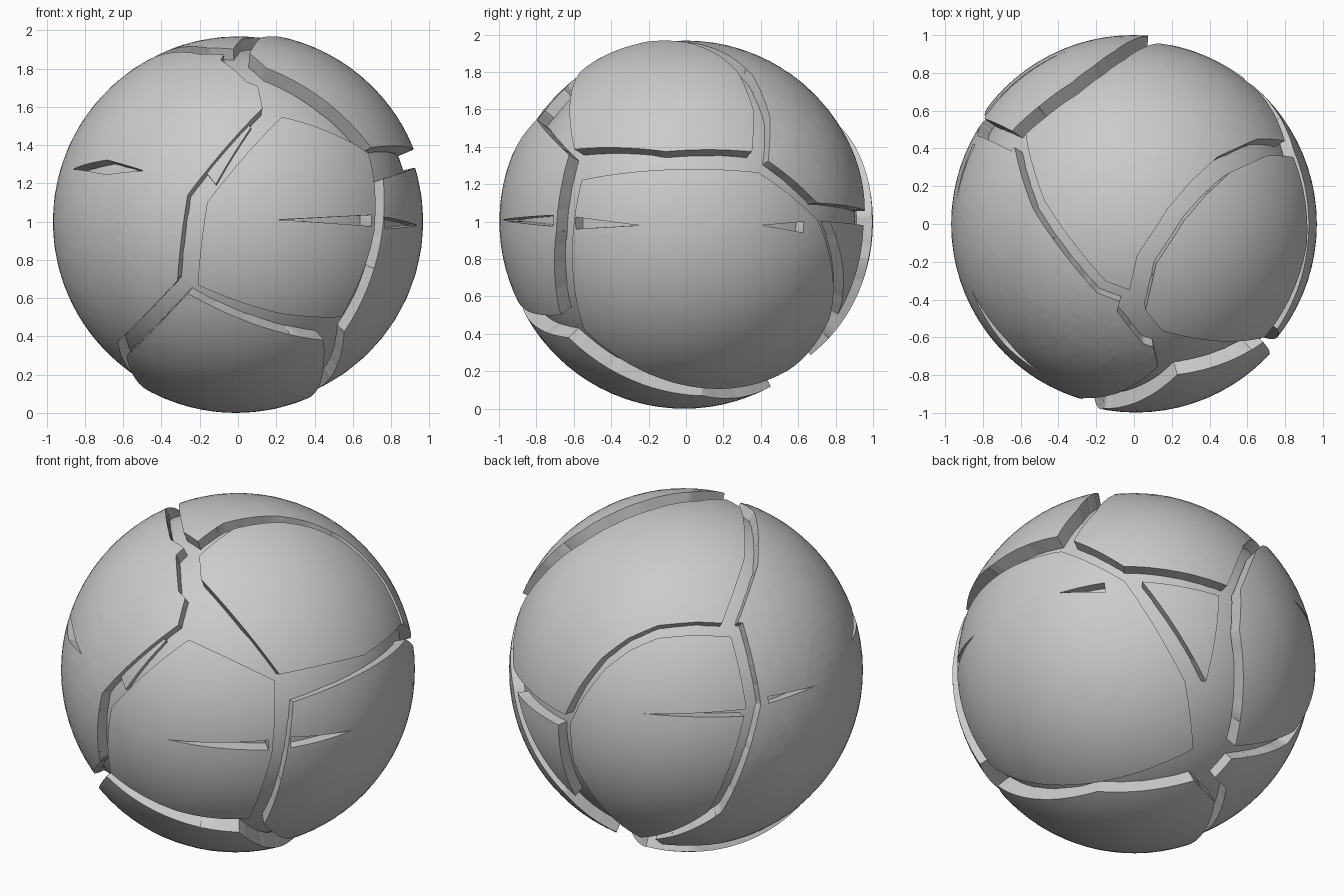
import bpy, bmesh
from mathutils import Vector

if "Cube" in bpy.data.objects:
    bpy.data.objects.remove(bpy.data.objects["Cube"])

R = 0.968          # outer plate radius
THICK = 0.085      # plate thickness
GAP = 0.085        # groove width


def hull_planes(points):
    """Inward great-circle normals of the convex spherical polygon around the points."""
    pts = [Vector(p).normalized() for p in points]
    planes = []
    for a in pts:
        for b in pts:
            n = a.cross(b)
            if n.length < 1e-4:
                continue
            n.normalize()
            if all(n.dot(p) > -1e-5 for p in pts):
                planes.append(n)
    return planes


def carve(bm, points, grow=0.0, keep_inside=True):
    """Cut the sphere skin along a polygon and keep its inside or outside."""
    planes = hull_planes(points)
    for n in planes:
        geom = bm.verts[:] + bm.edges[:] + bm.faces[:]
        bmesh.ops.bisect_plane(bm, geom=geom, plane_co=n * -grow, plane_no=n,
                               dist=1e-5, clear_inner=keep_inside)
    if not keep_inside:
        dead = [f for f in bm.faces
                if all(n.dot(f.calc_center_median()) > -grow for n in planes)]
        bmesh.ops.delete(bm, geom=dead, context='FACES')


def sphere_skin(radius, subdivisions=5):
    bm = bmesh.new()
    bmesh.ops.create_icosphere(bm, subdivisions=subdivisions, radius=radius)
    return bm


def finish(bm, name, shift=(0, 0, 0), solid=True):
    me = bpy.data.meshes.new(name)
    bm.to_mesh(me)
    bm.free()
    ob = bpy.data.objects.new(name, me)
    ob.location = Vector(shift) + Vector((0, 0, 1))
    bpy.context.collection.objects.link(ob)
    bpy.ops.object.select_all(action='DESELECT')
    ob.select_set(True)
    bpy.context.view_layer.objects.active = ob
    if solid:
        mod = ob.modifiers.new("thickness", 'SOLIDIFY')
        mod.thickness = THICK
        mod.offset = -1
        bpy.ops.object.modifier_apply(modifier=mod.name)
    bpy.ops.object.shade_smooth_by_angle(angle=0.6)


# Corner directions of each plate, measured from the ball centre
FRONT = [(.22, -.77, .55), (.68, -.6, .36), (.71, -.64, .2), (.71, -.67, -.05), (.53, -.64, -.5),
         (.2, -.82, -.48), (-.22, -.88, -.33), (-.21, -.92, -.2), (-.17, -.94, .1)]
BOTTOM = [(-.25, -.86, -.34), (.1, -.8, -.52), (.46, -.62, -.59), (.35, .1, -.91),
          (-.04, .47, -.86), (-.27, .37, -.86), (-.43, .05, -.87), (-.58, -.4, -.68)]
UPPER_RIGHT = [(.04, -.45, .87), (.13, -.56, .79), (.69, -.6, .375), (.92, -.1, .365),
               (.84, .37, .36), (.7, .38, .58), (.5, .29, .8), (.37, .17, .9),
               (.25, .03, .95), (.1, -.2, .96)]
RIGHT = [(.75, -.55, .22), (.87, .4, .27), (.65, .7, 0), (.28, .77, -.52),
         (.06, .58, -.78), (.52, -.03, -.82), (.56, -.55, -.58)]
REAR_LEFT = [(-.64, .46, .56), (-.5, .6, .59), (-.33, .72, .57), (-.21, .81, .5), (-.1, .89, .39),
             (0, .95, .22), (.08, .96, .04), (.07, .93, -.2), (-.16, .64, -.72),
             (-.6, .62, -.45), (-.78, .52, .2)]
REAR_WEDGE = [(.58, .76, 0), (.19, .96, -.02), (.17, .82, -.5)]
TOP = [(.06, -.38, .9), (.83, .33, .4), (.66, .7, .1), (.15, .97, .06), (0, 1, .05),
       (-.58, .5, .6), (-.47, .12, .83), (-.15, -.3, .9)]

# Thin cracks cut into some plates
FRONT_CRACK = [(.2, -.95, .01), (.7, -.69, .035), (.7, -.69, -.025)]
RIGHT_CRACK = [(.78, -.6, .025), (.94, -.25, -.02), (.78, -.6, -.04)]
RIGHT_CRACK_REAR = [(.9, .42, -.02), (.75, .64, .0), (.75, .64, -.06)]
REAR_CRACK = [(-.35, .88, .18), (-.79, .53, .19), (-.79, .53, .15)]
LEFT_CRACK = [(-.88, -.35, .28), (-.7, -.62, .33), (-.5, -.8, .27), (-.7, -.65, .25)]
LEFT_CRACK_REAR = [(-.86, .43, .23), (-.95, .11, .2), (-.86, .43, .19)]

# Name, outline, shift away from the core, cracks and neighbours to cut away
PLATES = [
    ("front_plate", FRONT, (.01, -.03, 0), [(FRONT_CRACK, 0)]),
    ("bottom_plate", BOTTOM, (-.01, -.01, -.032), []),
    ("upper_right_plate", UPPER_RIGHT, (.02, -.01, .02), []),
    ("right_plate", RIGHT, (0, 0, 0), [(RIGHT_CRACK, 0), (RIGHT_CRACK_REAR, 0)]),
    ("rear_left_plate", REAR_LEFT, (-.005, .032, 0), [(REAR_CRACK, 0)]),
    ("rear_wedge_plate", REAR_WEDGE, (0, 0, 0), []),
    ("top_plate", TOP, (0, 0, 0), [(UPPER_RIGHT, GAP), (REAR_LEFT, .06)]),
]

# Inner ball seen at the bottom of the grooves
finish(sphere_skin(0.905), "core", solid=False)

for name, outline, shift, cuts in PLATES:
    skin = sphere_skin(R)
    carve(skin, outline)
    for cut, grow in cuts:
        carve(skin, cut, grow, keep_inside=False)
    finish(skin, name, shift)

# Large left plate fills what the other plates leave free
skin = sphere_skin(R)
bmesh.ops.bisect_plane(skin, geom=skin.verts[:] + skin.edges[:] + skin.faces[:],
                       plane_co=(-.06, 0, 0), plane_no=(1, .25, 0), clear_outer=True)
for outline, grow in ((FRONT, .1), (BOTTOM, .07), (UPPER_RIGHT, .12), (RIGHT, GAP), (REAR_LEFT, .07),
                      (TOP, .08), (LEFT_CRACK, 0), (LEFT_CRACK_REAR, 0)):
    carve(skin, outline, grow, keep_inside=False)
finish(skin, "left_plate")

# Small loose flake between the left and front plates
skin = sphere_skin(R - .035)
carve(skin, [(-.12, -.8, .5), (0, -.77, .55), (.07, -.8, .5), (-.12, -.93, .2), (-.2, -.9, .3)])
finish(skin, "flake")
